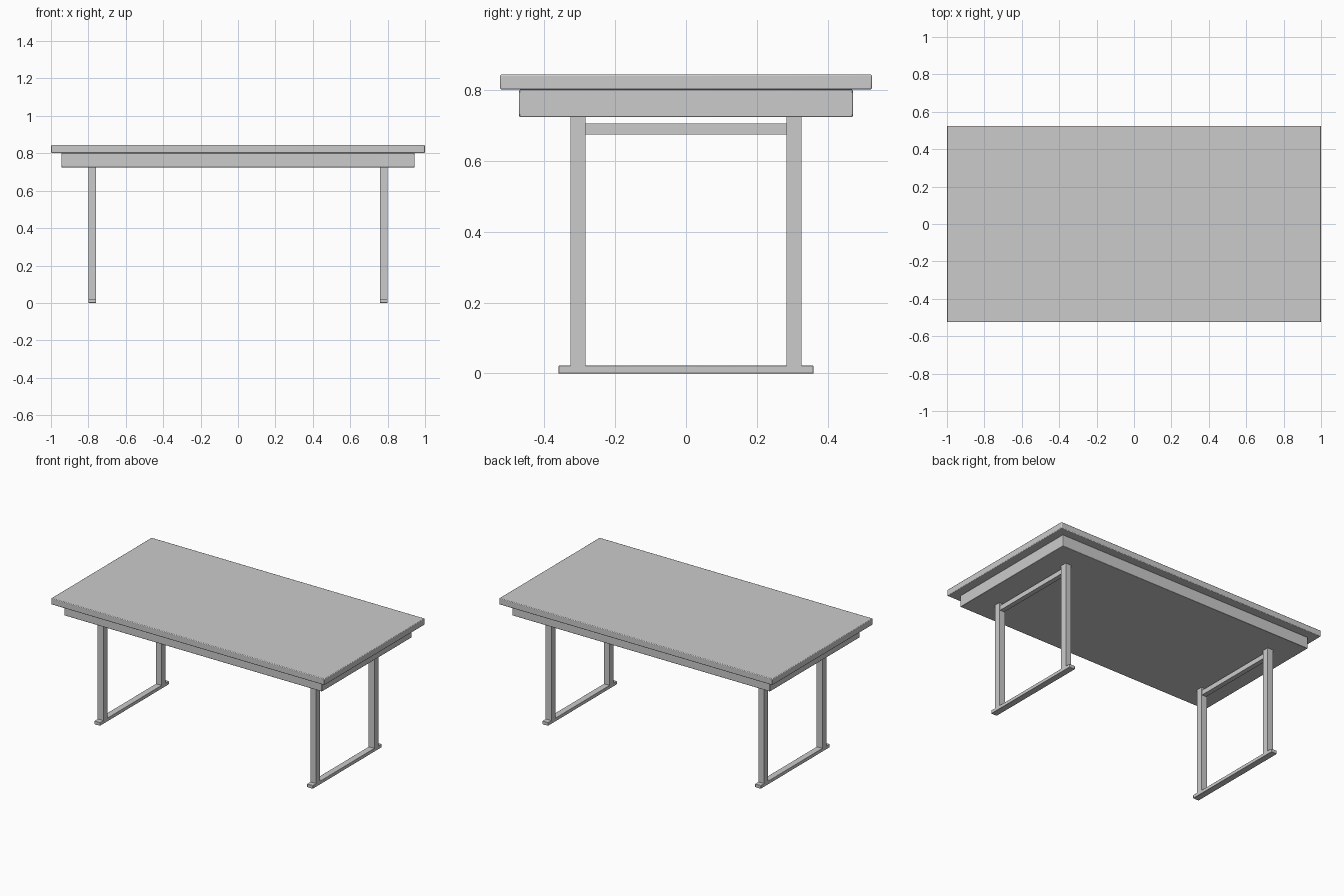
import bpy

if "Cube" in bpy.data.objects:
    bpy.data.objects.remove(bpy.data.objects["Cube"])


def box(name, x, y, z, bevel=0.0):
    """Box from (min, max) ranges, with an optional small edge bevel."""
    bpy.ops.mesh.primitive_cube_add(size=1, location=[(a + b) / 2 for a, b in (x, y, z)])
    ob = bpy.context.object
    ob.name = name
    ob.scale = [b - a for a, b in (x, y, z)]
    bpy.ops.object.transform_apply(location=False, rotation=False, scale=True)
    if bevel:
        mod = ob.modifiers.new("soft_edges", 'BEVEL')
        mod.width = bevel
        mod.segments = 2
        bpy.ops.object.shade_smooth_by_angle()
    return ob


# Tabletop and the apron under it
box("tabletop", (-1, 1), (-0.525, 0.525), (0.802, 0.844), 0.004)
box("apron", (-0.944, 0.944), (-0.471, 0.471), (0.724, 0.801), 0.003)

# Two end frames: foot bar, two legs and an upper rail set in from the leg faces
for side, sx in (("left", -1), ("right", 1)):
    def span(half):
        return (sx * 0.779 - half, sx * 0.779 + half)

    box(f"{side}_foot", span(0.021), (-0.36, 0.36), (0, 0.022), 0.002)
    for end, sy in (("front", -1), ("back", 1)):
        box(f"{side}_{end}_leg", span(0.021), (sy * 0.305 - 0.021, sy * 0.305 + 0.021), (0.02, 0.725))
    box(f"{side}_upper_rail", span(0.016), (-0.286, 0.286), (0.674, 0.706))
